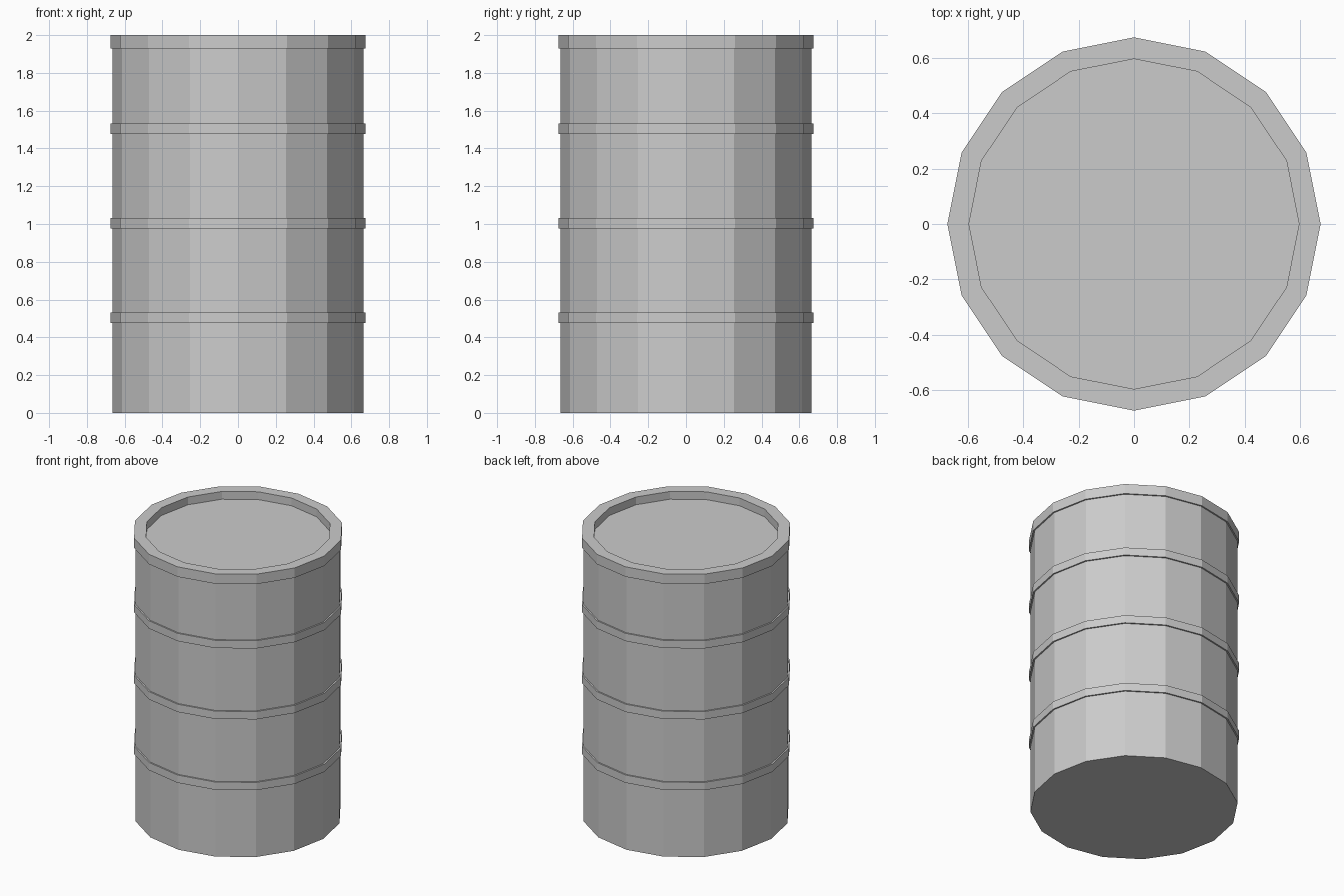
import bpy, bmesh
from math import cos, sin, pi

if "Cube" in bpy.data.objects:
    bpy.data.objects.remove(bpy.data.objects["Cube"])

SIDES = 16
BODY_R, HOOP_R, LID_R = 0.665, 0.675, 0.597
TOP, RIM_Z, LID_Z = 2.0, 1.93, 1.945


def lathe(name, profile, cap_start=False, cap_end=False):
    """Spin (radius, z) points around z into a flat-shaded faceted shell."""
    bm = bmesh.new()
    rings = [[bm.verts.new((r * cos(2 * pi * i / SIDES), r * sin(2 * pi * i / SIDES), z))
              for i in range(SIDES)] for r, z in profile]
    for a, b in zip(rings, rings[1:]):
        for i in range(SIDES):
            j = (i + 1) % SIDES
            bm.faces.new((a[i], a[j], b[j], b[i]))
    if cap_start:
        bm.faces.new(rings[0][::-1])
    if cap_end:
        bm.faces.new(rings[-1])
    mesh = bpy.data.meshes.new(name)
    bm.to_mesh(mesh)
    bm.free()
    obj = bpy.data.objects.new(name, mesh)
    bpy.context.collection.objects.link(obj)
    return obj


# Drum wall with three raised hoops, and closed bottom
wall = [(BODY_R, 0.0)]
for z in (0.5, 1.0, 1.5):
    lo, hi = z - 0.024, z + 0.031
    wall += [(BODY_R, lo), (HOOP_R, lo), (HOOP_R, hi), (BODY_R, hi)]
wall.append((BODY_R, RIM_Z))
lathe("drum_wall", wall, cap_start=True)

# Top rim, stepping out from the wall and dropping inside to the lid
lathe("top_rim", [(BODY_R, RIM_Z), (HOOP_R, RIM_Z), (HOOP_R, TOP),
                  (LID_R, TOP), (LID_R, LID_Z)])

# Recessed lid
lathe("lid", [(LID_R, LID_Z)], cap_end=True)
